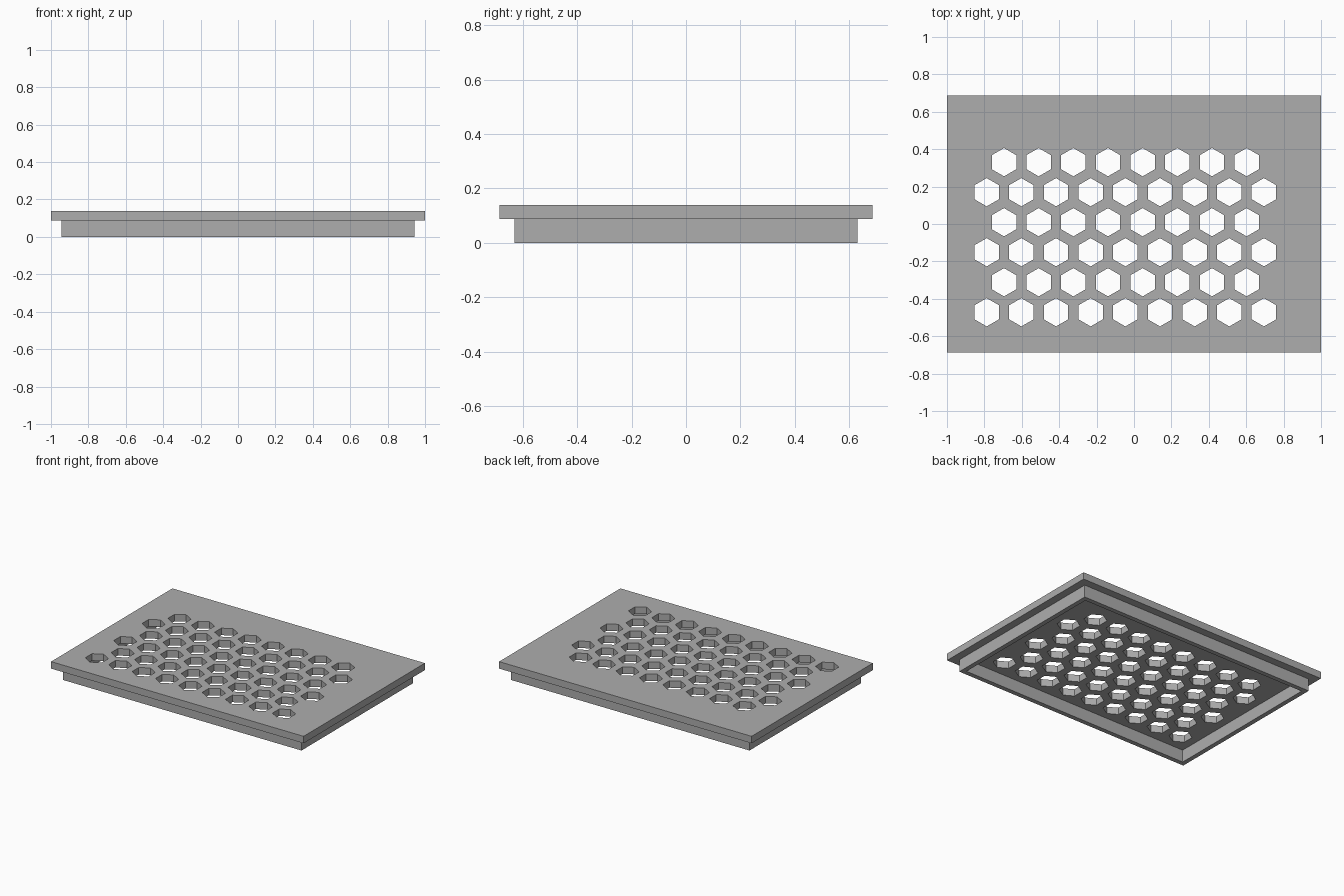
import bpy
import bmesh
import math
from mathutils import Matrix

cube = bpy.data.objects.get("Cube")
if cube:
    bpy.data.objects.remove(cube, do_unlink=True)

# Overall sizes
HALF_X, HALF_Y = 1.0, 0.686
TOP, LEDGE = 0.138, 0.088
INSET, WALL = 0.056, 0.033
HEX_RADIUS, PITCH = 0.0755, 0.1853
ROW_STEP = PITCH * math.sqrt(3) / 2
ROWS, FIRST_ROW_Y = 6, -0.472
GRID_CENTRE_X = -PITCH / 4

grey = bpy.data.materials.new("plain_grey")
grey.use_nodes = True
colour = (0.42, 0.42, 0.42, 1)
grey.diffuse_color = colour
grey.node_tree.nodes["Principled BSDF"].inputs["Base Color"].default_value = colour


def make_object(name, bm):
    bmesh.ops.recalc_face_normals(bm, faces=bm.faces)
    mesh = bpy.data.meshes.new(name)
    bm.to_mesh(mesh)
    bm.free()
    mesh.materials.append(grey)
    obj = bpy.data.objects.new(name, mesh)
    bpy.context.collection.objects.link(obj)
    return obj


def rectangle(bm, inset, z):
    x, y = HALF_X - inset, HALF_Y - inset
    return [bm.verts.new((sx * x, sy * y, z))
            for sx, sy in ((-1, -1), (1, -1), (1, 1), (-1, 1))]


def bridge(bm, a, b):
    for i in range(4):
        j = (i + 1) % 4
        bm.faces.new((a[i], a[j], b[j], b[i]))


# Top plate
bm = bmesh.new()
low, high = rectangle(bm, 0, LEDGE), rectangle(bm, 0, TOP)
bridge(bm, low, high)
bm.faces.new(low)
bm.faces.new(high)
plate = make_object("perforated_plate", bm)

# Staggered hexagonal holes, rows alternating nine and eight
bm = bmesh.new()
for row in range(ROWS):
    count = 9 - row % 2
    for col in range(count):
        x = GRID_CENTRE_X + (col - (count - 1) / 2) * PITCH
        y = FIRST_ROW_Y + row * ROW_STEP
        place = Matrix.Translation((x, y, (TOP + LEDGE) / 2)) @ Matrix.Rotation(math.pi / 6, 4, "Z")
        made = bmesh.ops.create_cone(bm, cap_ends=True, segments=6, radius1=HEX_RADIUS,
                                     radius2=HEX_RADIUS, depth=0.2)
        # Turn each prism so that a corner points along y
        corner = max(v.co.y for v in made["verts"])
        if corner > HEX_RADIUS * 0.99:
            place = Matrix.Translation(place.translation)
        bmesh.ops.transform(bm, matrix=place, verts=made["verts"])
cutter = make_object("hole_cutter", bm)
cutter.hide_render = True

cut = plate.modifiers.new("hex_holes", "BOOLEAN")
cut.operation = "DIFFERENCE"
cut.solver = "EXACT"
cut.object = cutter
bpy.context.view_layer.objects.active = plate
bpy.ops.object.modifier_apply(modifier=cut.name)
bpy.data.objects.remove(cutter, do_unlink=True)

# Hollow rim below the plate, open where it meets the underside
bm = bmesh.new()
loops = [rectangle(bm, inset, z) for inset, z in (
    (INSET, LEDGE), (INSET, 0), (INSET + WALL, 0), (INSET + WALL, LEDGE))]
for a, b in zip(loops, loops[1:]):
    bridge(bm, a, b)
make_object("lower_rim", bm)
